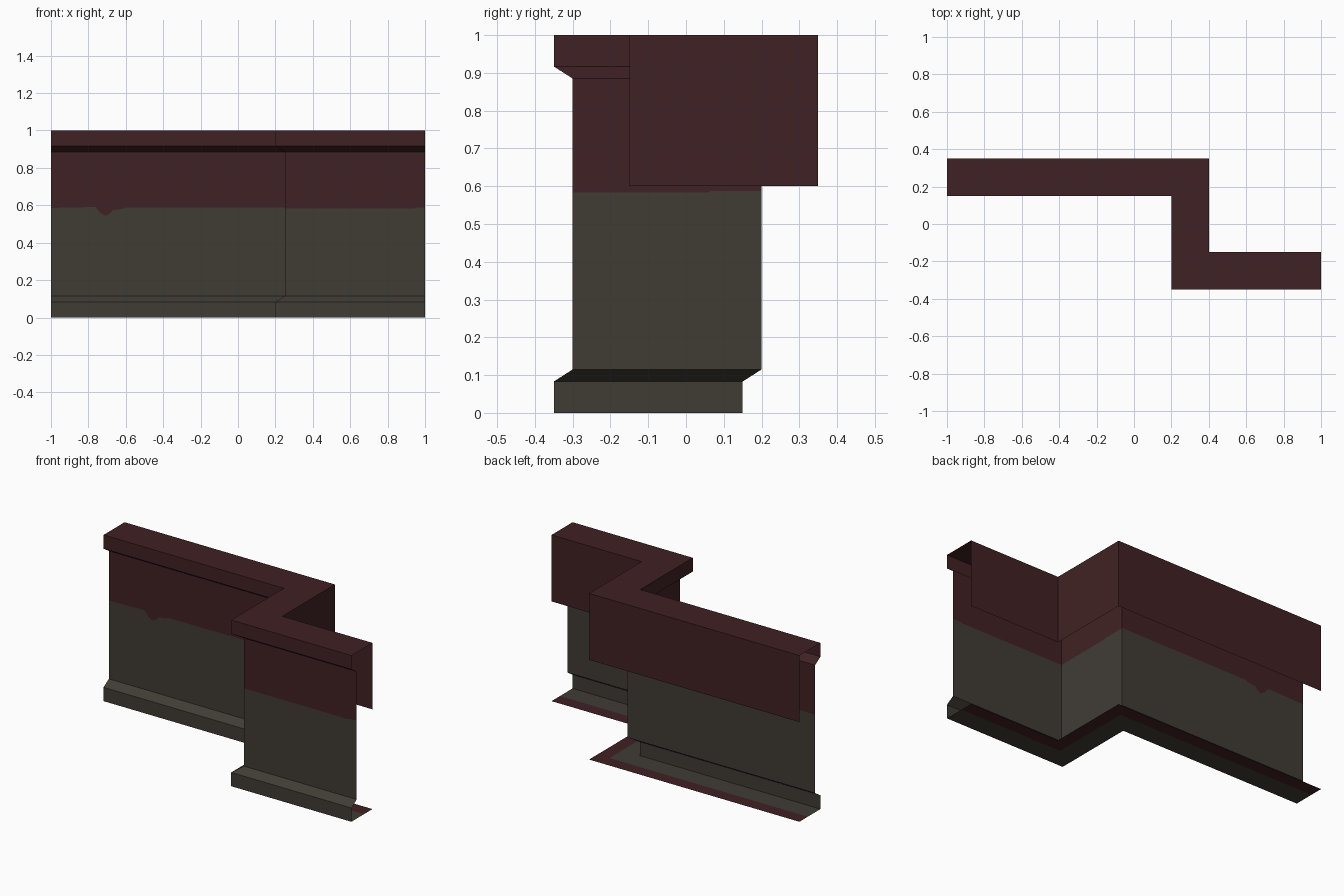
import bpy

if "Cube" in bpy.data.objects:
    bpy.data.objects.remove(bpy.data.objects["Cube"])


def material(name, rgb):
    m = bpy.data.materials.new(name)
    m.diffuse_color = (*rgb, 1.0)
    m.use_nodes = True
    m.node_tree.nodes["Principled BSDF"].inputs["Base Color"].default_value = m.diffuse_color
    return m


RED = material("dark red paint", (0.0513, 0.0152, 0.0168))
GREY = material("warm grey plaster", (0.0513, 0.0452, 0.0356))


def plan(d):
    """Z-shaped plan line, set back by d from the front face."""
    return [(-1, 0.15 + d), (0.2 + d, 0.15 + d), (0.2 + d, -0.35 + d), (1, -0.35 + d)]


def sheet(name, stations, band_mats):
    """Open surface through stations (left to right), one material per band."""
    n = len(stations[0])
    verts = [p for s in stations for p in s]
    faces, mats = [], []
    for i in range(len(stations) - 1):
        for j in range(n - 1):
            a, b = i * n + j, (i + 1) * n + j
            faces.append((a, a + 1, b + 1, b))
            mats.append(band_mats[j])
    me = bpy.data.meshes.new(name)
    me.from_pydata(verts, [], faces)
    me.materials.append(RED)
    me.materials.append(GREY)
    for poly, m in zip(me.polygons, mats):
        poly.material_index = m
    me.update()
    ob = bpy.data.objects.new(name, me)
    bpy.context.collection.objects.link(ob)
    return ob


def sweep(name, profile, band_mats):
    """Sweep a (setback, height) profile along the plan with mitred corners."""
    stations = [[(*plan(d)[k], z) for d, z in profile] for k in range(4)]
    return sheet(name, stations, band_mats)


# Top cap: back apron, flat top, front lip and its sloped underside
sweep("top_cap", [(0.2, 0.6), (0.2, 1), (0, 1), (0, 0.917), (0.05, 0.885)], [0] * 4)

# Base: sloped ledge, skirting and bottom strip with a red back border
sweep("base_skirting", [(0.05, 0.115), (0, 0.083), (0, 0), (0.12, 0), (0.2, 0)],
      [1, 1, 1, 0])

# Wall: red paint above grey, split along an uneven paint line with one drip
paint_line = [(-1, 0.2, 0.586), (-0.8, 0.2, 0.59), (-0.76, 0.2, 0.59),
              (-0.74, 0.2, 0.563), (-0.71, 0.2, 0.544), (-0.685, 0.2, 0.556),
              (-0.67, 0.2, 0.574), (-0.62, 0.2, 0.58), (-0.6, 0.2, 0.588),
              (0.25, 0.2, 0.588), (0.25, 0.065, 0.588), (0.25, 0.06, 0.583),
              (0.25, -0.3, 0.583), (0.94, -0.3, 0.583), (0.95, -0.3, 0.588),
              (1, -0.3, 0.588)]
sheet("wall", [[(x, y, 0.885), (x, y, h), (x, y, 0.115)] for x, y, h in paint_line],
      [0, 1])
